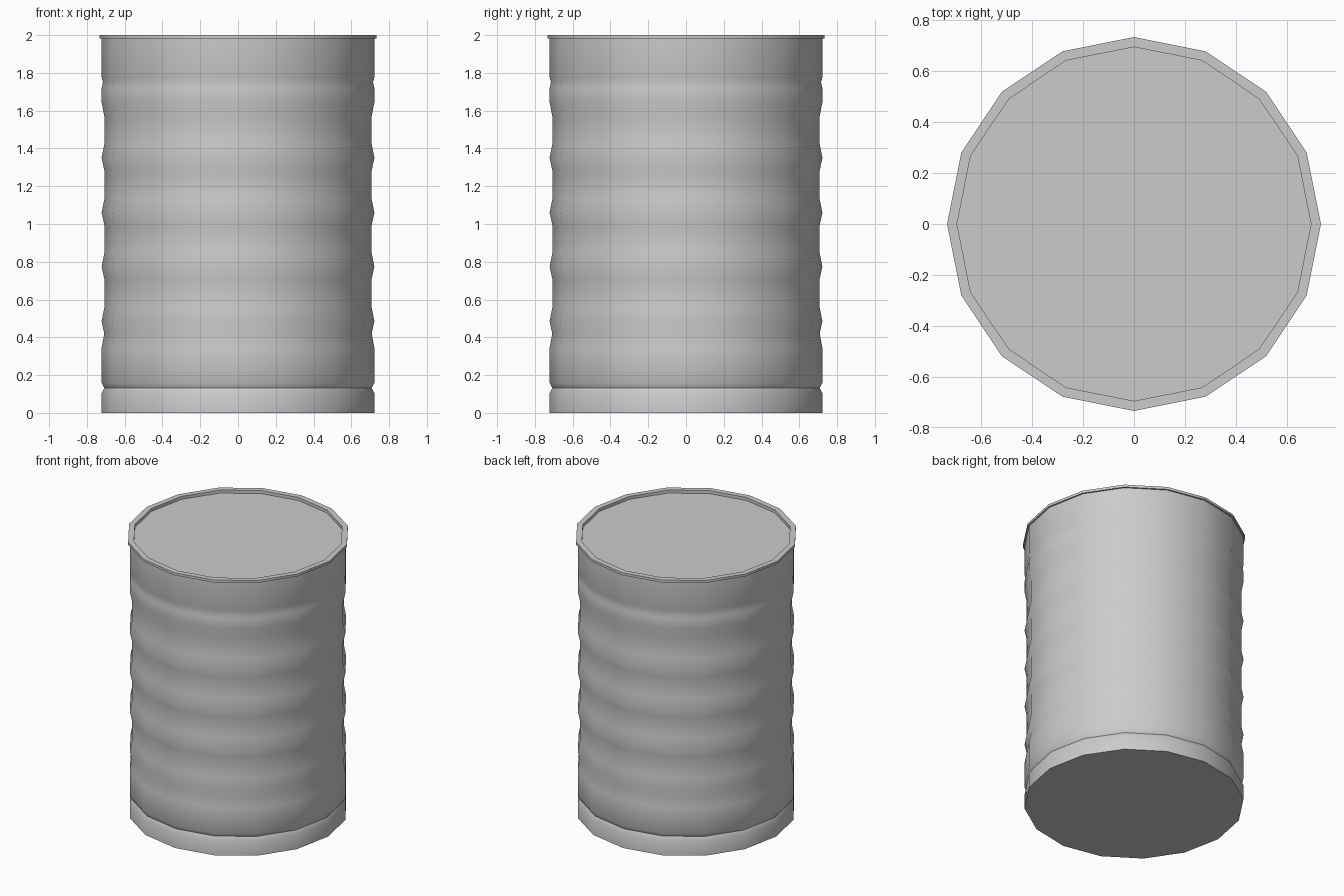
import bpy
import bmesh
from math import cos, sin, tau, radians

cube = bpy.data.objects.get("Cube")
if cube:
    bpy.data.objects.remove(cube, do_unlink=True)

SIDES = 16
WALL, GROOVE, RIM, INNER = 0.722, 0.708, 0.733, 0.694

steel = bpy.data.materials.new("grey_steel")
steel.use_nodes = True
grey = (0.6, 0.6, 0.6, 1)
steel.diffuse_color = grey
steel.node_tree.nodes["Principled BSDF"].inputs["Base Color"].default_value = grey


def lathe(name, profile, cap_start=False, cap_end=False):
    """Turn an (r, z) profile, listed from the base outwards and up, about z."""
    bm = bmesh.new()
    rings = [[bm.verts.new((r * cos(tau * i / SIDES), r * sin(tau * i / SIDES), z))
              for i in range(SIDES)] for r, z in profile]
    for low, high in zip(rings, rings[1:]):
        for i in range(SIDES):
            j = (i + 1) % SIDES
            bm.faces.new((low[i], low[j], high[j], high[i]))
    if cap_start:
        bm.faces.new(rings[0][::-1])
    if cap_end:
        bm.faces.new(rings[-1])
    mesh = bpy.data.meshes.new(name)
    bm.to_mesh(mesh)
    bm.free()
    mesh.materials.append(steel)
    obj = bpy.data.objects.new(name, mesh)
    bpy.context.collection.objects.link(obj)
    bpy.ops.object.select_all(action="DESELECT")
    obj.select_set(True)
    bpy.context.view_layer.objects.active = obj
    bpy.ops.object.shade_smooth_by_angle(angle=radians(40))
    return obj


# Ribbed wall: base band, pinched seam, four raised ribs, upper bands
wall = [(WALL, 0), (WALL, 0.105), (GROOVE, 0.133), (WALL, 0.16),
        (WALL, 0.345), (GROOVE, 0.42)]
for z in (0.485, 0.775, 1.06, 1.35):
    wall += [(GROOVE, z - 0.065), (WALL, z), (GROOVE, z + 0.07)]
del wall[6]  # the first rib shares its lower groove with the band below
wall += [(GROOVE, 1.57), (WALL, 1.645), (WALL, 1.72), (0.715, 1.75),
         (WALL, 1.775), (WALL, 1.982)]
lathe("drum_body", wall, cap_start=True)

# Rolled rim with the recessed lid inside it
lathe("rim_and_lid", [(WALL, 1.982), (RIM, 1.982), (RIM, 2.0),
                      (INNER, 2.0), (INNER, 1.978)], cap_end=True)
